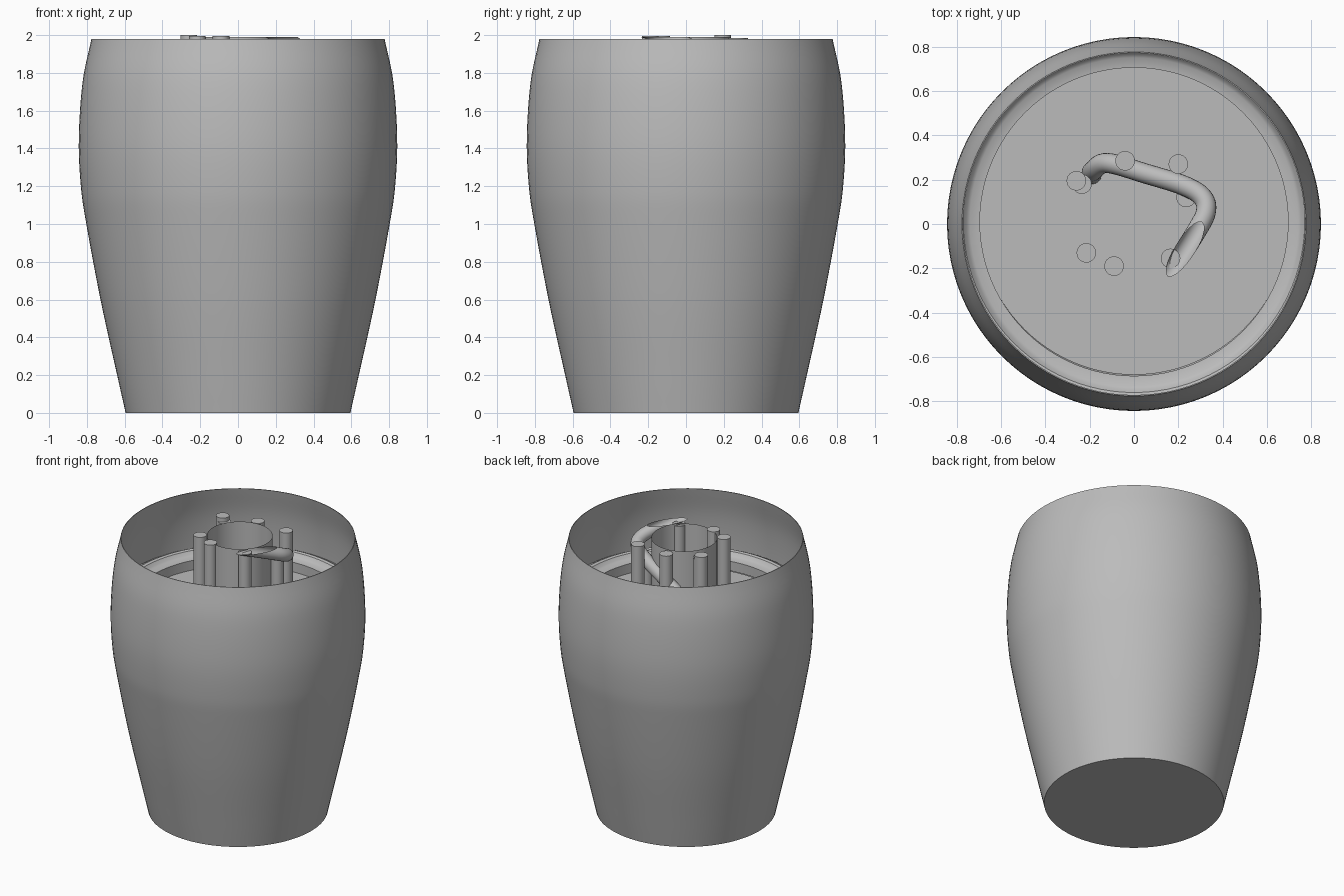
import bpy, bmesh, math
from mathutils import Vector

cube = bpy.data.objects.get("Cube")
if cube:
    bpy.data.objects.remove(cube, do_unlink=True)

GREY = (0.5, 0.5, 0.5, 1)
grey = bpy.data.materials.new("plain_grey")
grey.use_nodes = True
grey.diffuse_color = GREY
grey.node_tree.nodes["Principled BSDF"].inputs["Base Color"].default_value = GREY

SOIL_Z = 1.45
TOP_Z = 1.99


def finish(name, bm, angle=35):
    mesh = bpy.data.meshes.new(name)
    bm.to_mesh(mesh)
    bm.free()
    obj = bpy.data.objects.new(name, mesh)
    bpy.context.collection.objects.link(obj)
    mesh.materials.append(grey)
    bpy.ops.object.select_all(action='DESELECT')
    obj.select_set(True)
    bpy.context.view_layer.objects.active = obj
    bpy.ops.object.shade_smooth_by_angle(angle=math.radians(angle))
    return obj


def smooth_points(points, steps):
    """Catmull-Rom curve through the given points."""
    pts = [Vector(p) for p in points]
    pts = [2 * pts[0] - pts[1]] + pts + [2 * pts[-1] - pts[-2]]
    out = []
    for a, b, c, d in zip(pts, pts[1:], pts[2:], pts[3:]):
        for i in range(steps):
            t = i / steps
            out.append(0.5 * (2 * b + (c - a) * t + (2 * a - 5 * b + 4 * c - d) * t ** 2
                              + (3 * b - a - 3 * c + d) * t ** 3))
    return out + [pts[-2]]


def lathe(name, profile, centre=(0, 0), sides=96):
    """Spin a (radius, height) profile around a vertical axis."""
    bm = bmesh.new()
    verts = [bm.verts.new((centre[0] + p[0], centre[1], p[1])) for p in profile]
    edges = [bm.edges.new(pair) for pair in zip(verts, verts[1:])]
    bmesh.ops.spin(bm, geom=verts + edges, cent=(*centre, 0), axis=(0, 0, 1),
                   angle=math.tau, steps=sides, use_merge=True)
    bmesh.ops.remove_doubles(bm, verts=bm.verts, dist=1e-5)
    bmesh.ops.recalc_face_normals(bm, faces=bm.faces)
    return finish(name, bm)


# Outer vase: thin open shell with a flat base
wall = [(0.595, 0), (0.64, 0.2), (0.728, 0.6), (0.803, 1.0), (0.832, 1.2),
        (0.843, 1.45), (0.823, 1.75), (0.776, 1.98)]
wall = [tuple(p)[:2] for p in smooth_points([(r, z, 0) for r, z in wall], 6)]
lathe("vase", [(0, 0)] + wall + [(0.771, 1.98)])

# Rounded collar and the flat bed inside the vase
lathe("inner_collar", [(0.83, 1.54), (0.79, 1.56), (0.77, 1.555), (0.755, 1.535),
                       (0.74, 1.525), (0.695, 1.52), (0.695, SOIL_Z)], (0, 0.01))
lathe("inner_bed", [(0, SOIL_Z), (0.7, SOIL_Z)], (0, 0.02))

# Open central sleeve
lathe("central_sleeve", [(0.217, SOIL_Z), (0.217, TOP_Z)], (0, 0.02), 64)

# Upright pegs standing around the sleeve: x, y, top height
pegs = [(-0.26, 0.195, 2.0), (-0.235, 0.18, 1.97), (-0.04, 0.285, 1.985),
        (0.2, 0.27, 1.985), (0.235, 0.12, 1.85), (0.165, -0.155, 1.98),
        (-0.09, -0.19, 1.995), (-0.215, -0.13, 1.995)]
for i, (x, y, top) in enumerate(pegs):
    lathe(f"peg_{i + 1}", [(0.044, SOIL_Z), (0.044, top), (0, top)], (x, y), 24)

# Bent hollow tube climbing around the pegs, cut level at its upper end
RADIUS = 0.045
path = smooth_points([(-0.19, 0.225, SOIL_Z), (-0.185, 0.24, 1.62), (-0.12, 0.275, 1.72),
                      (0.06, 0.225, 1.79), (0.22, 0.175, 1.85), (0.305, 0.125, 1.89),
                      (0.325, 0.06, 1.92), (0.28, -0.035, 1.96), (0.13, -0.27, 2.05)], 8)
bm = bmesh.new()
rings = []
for i, p in enumerate(path):
    along = (path[min(i + 1, len(path) - 1)] - path[max(i - 1, 0)]).normalized()
    # A fixed diagonal reference keeps the rings from twisting
    side = along.cross(Vector((0.5, 0.86, 0.1)) if i < 8 else Vector((0, 0, 1))).normalized()
    if rings and side.dot(last_side) < 0:
        side = -side
    last_side = side
    up = side.cross(along)
    ring = [bm.verts.new(p + RADIUS * (side * math.cos(a) + up * math.sin(a)))
            for a in (math.tau * k / 20 for k in range(20))]
    if rings:
        # Join each ring to the last one at its nearest starting corner
        near = min(range(20), key=lambda k: (ring[k].co - rings[-1][0].co).length)
        ring = ring[near:] + ring[:near]
        for k in range(20):
            n = (k + 1) % 20
            bm.faces.new((rings[-1][k], rings[-1][n], ring[n], ring[k]))
    rings.append(ring)
bmesh.ops.bisect_plane(bm, geom=bm.verts[:] + bm.edges[:] + bm.faces[:],
                       plane_co=(0, 0, TOP_Z), plane_no=(0, 0, 1), clear_outer=True)
bmesh.ops.recalc_face_normals(bm, faces=bm.faces)
finish("bent_tube", bm, 60)
